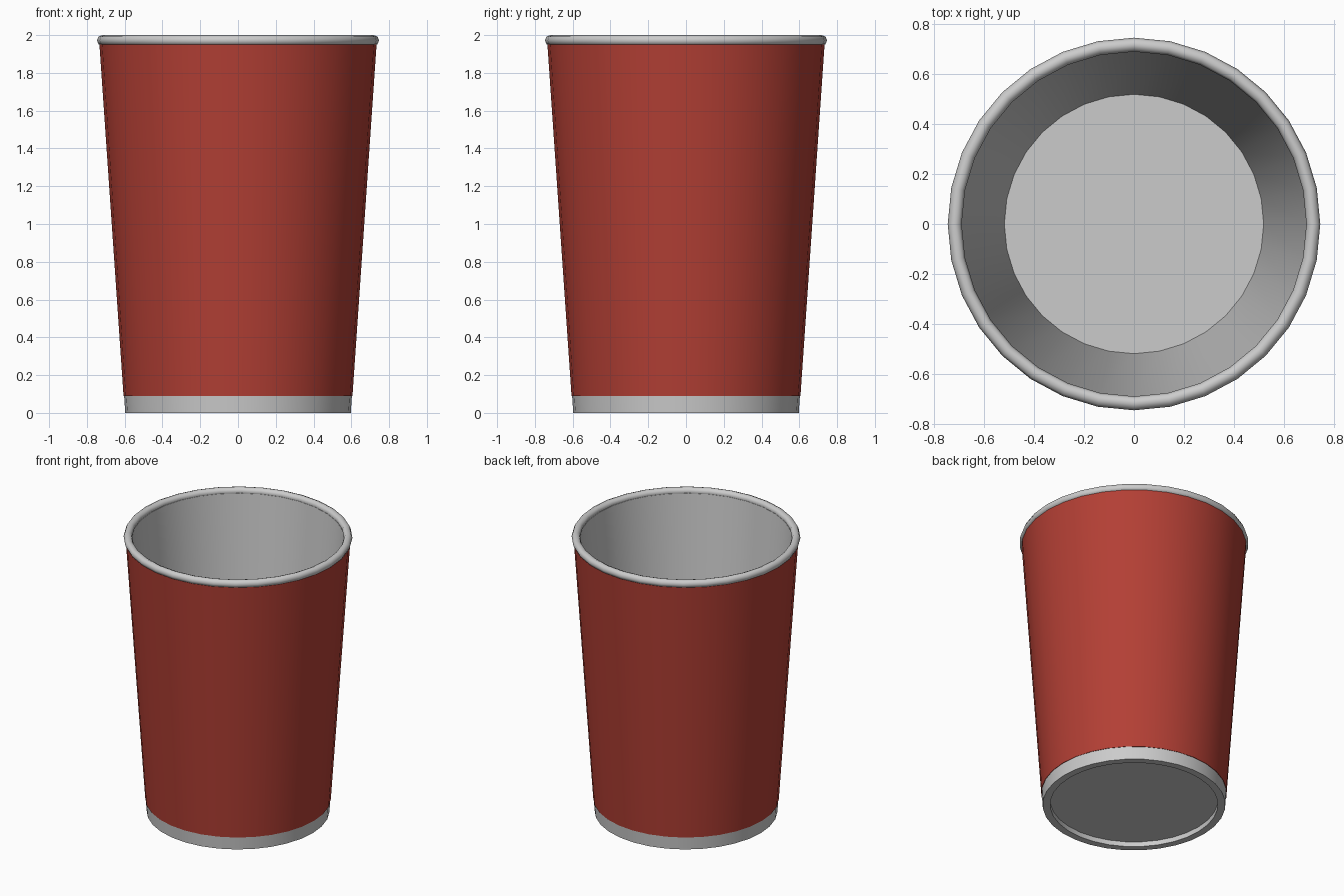
import bpy, bmesh
from math import cos, sin, tau, radians

if "Cube" in bpy.data.objects:
    bpy.data.objects.remove(bpy.data.objects["Cube"])

SIDES = 32


def lathe(name, profile, closed=False, color=None):
    """Spin an (r, z) profile around z; r = 0 ends become a single pole."""
    bm = bmesh.new()
    rings = []
    for r, z in profile:
        if r == 0:
            rings.append([bm.verts.new((0, 0, z))] * SIDES)
        else:
            rings.append([bm.verts.new((r * cos(tau * i / SIDES), r * sin(tau * i / SIDES), z))
                          for i in range(SIDES)])
    pairs = list(zip(rings, rings[1:]))
    if closed:
        pairs.append((rings[-1], rings[0]))
    for a, b in pairs:
        for i in range(SIDES):
            j = (i + 1) % SIDES
            corners = dict.fromkeys((a[i], a[j], b[j], b[i]))
            bm.faces.new(list(corners))
    bmesh.ops.recalc_face_normals(bm, faces=bm.faces)
    mesh = bpy.data.meshes.new(name)
    bm.to_mesh(mesh)
    bm.free()
    ob = bpy.data.objects.new(name, mesh)
    bpy.context.collection.objects.link(ob)
    if color:
        mat = bpy.data.materials.new(name + "_colour")
        mat.diffuse_color = color
        mat.use_nodes = True
        mat.node_tree.nodes["Principled BSDF"].inputs["Base Color"].default_value = mat.diffuse_color
        mesh.materials.append(mat)
    bpy.ops.object.select_all(action='DESELECT')
    ob.select_set(True)
    bpy.context.view_layer.objects.active = ob
    bpy.ops.object.shade_smooth_by_angle(angle=radians(50))
    return ob


# Cup body: recessed underside, foot, outer wall, inner wall, floor
lathe("cup_body", [(0, 0.035), (0.548, 0.035), (0.548, 0), (0.597, 0),
                   (0.728, 1.965), (0.692, 1.965), (0.52, 0.06), (0, 0.06)])

# Rolled rim: octagonal tube
lathe("rolled_rim", [(0.719 + 0.028 * cos(tau * k / 8), 1.972 + 0.028 * sin(tau * k / 8))
                     for k in range(8)], closed=True)

# Red paper sleeve around the wall
lathe("sleeve", [(0.599, 0.09), (0.606, 0.09), (0.734, 1.955), (0.724, 1.955)],
      closed=True, color=(0.45, 0.05, 0.035, 1))
